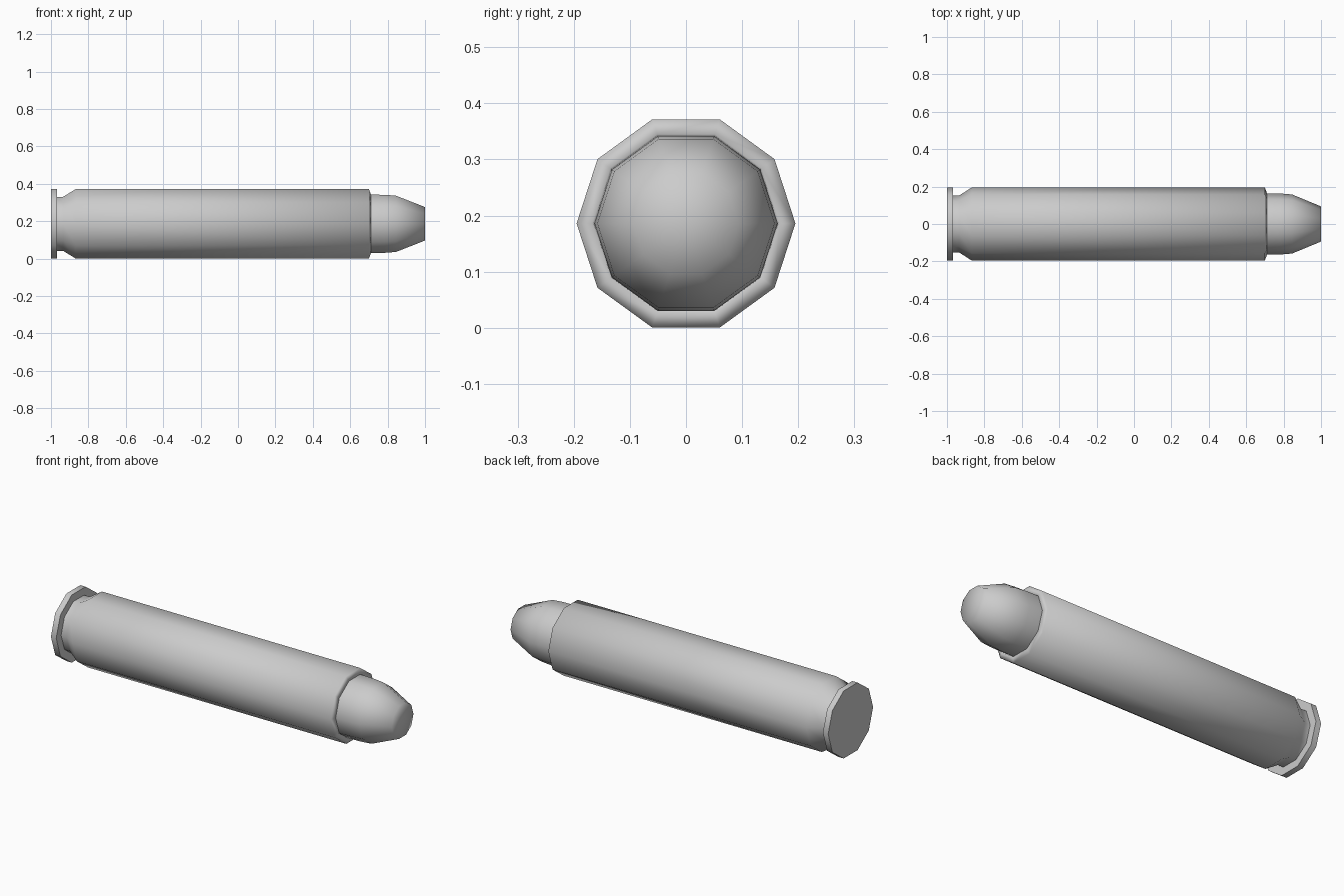
import bpy, bmesh, math

cube = bpy.data.objects.get("Cube")
if cube:
    bpy.data.objects.remove(cube, do_unlink=True)

SIDES = 10
CENTRE_Z = 0.186

metal = bpy.data.materials.new("plain grey")
metal.use_nodes = True
GREY = (0.6, 0.6, 0.6, 1)
metal.diffuse_color = GREY
metal.node_tree.nodes["Principled BSDF"].inputs["Base Color"].default_value = GREY


def turned_part(name, profile, smooth_angle):
    """Turn (x, radius) points around the long axis; radius 0 makes a pole."""
    bm = bmesh.new()
    rings = []
    for x, r in profile:
        if r == 0:
            rings.append([bm.verts.new((x, 0, CENTRE_Z))] * SIDES)
            continue
        rings.append([])
        for i in range(SIDES):
            a = math.tau * i / SIDES
            rings[-1].append(bm.verts.new((x, r * math.cos(a), CENTRE_Z + r * math.sin(a))))
    for low, high in zip(rings, rings[1:]):
        for i in range(SIDES):
            j = (i + 1) % SIDES
            corners = dict.fromkeys((low[i], low[j], high[j], high[i]))
            bm.faces.new(list(corners))
    bmesh.ops.recalc_face_normals(bm, faces=bm.faces)
    mesh = bpy.data.meshes.new(name)
    bm.to_mesh(mesh)
    bm.free()
    mesh.materials.append(metal)
    obj = bpy.data.objects.new(name, mesh)
    bpy.context.collection.objects.link(obj)
    bpy.ops.object.select_all(action="DESELECT")
    obj.select_set(True)
    bpy.context.view_layer.objects.active = obj
    bpy.ops.object.shade_smooth_by_angle(angle=math.radians(smooth_angle))
    return obj


# Case: flat base, rim flange, extraction groove, shoulder, long wall, mouth lip
turned_part("case", [
    (-1.0, 0), (-1.0, 0.195), (-0.968, 0.195), (-0.968, 0.152),
    (-0.935, 0.152), (-0.868, 0.195), (0.70, 0.195), (0.71, 0.167),
    (0.70, 0.161), (0.66, 0.161), (0.66, 0),
], 85)

# Tip: seated in the mouth, tapering to a blunt nose with a shallow dimple
turned_part("tip", [
    (0.66, 0), (0.66, 0.162), (0.71, 0.164), (0.785, 0.163), (0.845, 0.158),
    (1.0, 0.094), (0.99, 0),
], 80)
